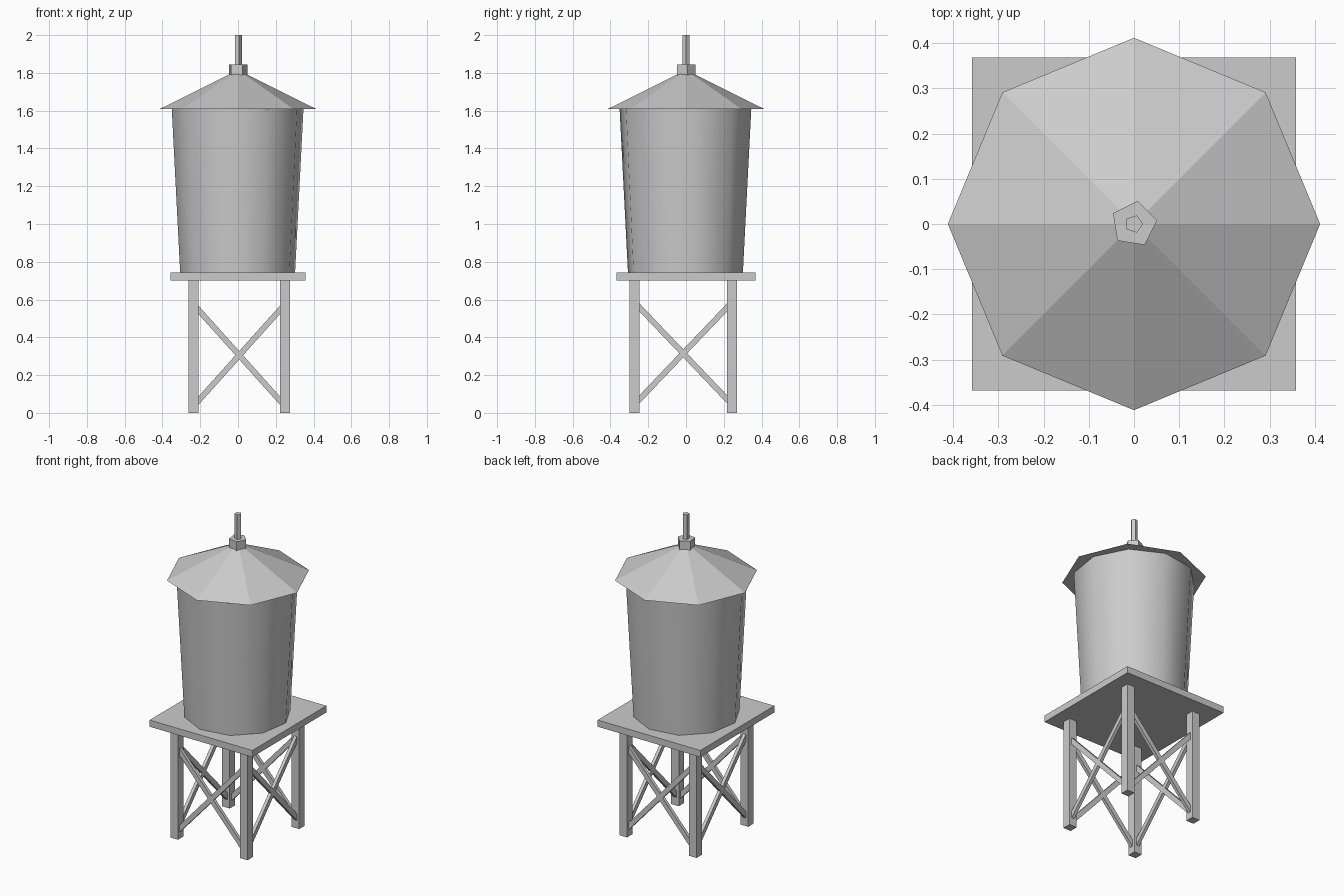
import bpy
import math
from mathutils import Vector

cube = bpy.data.objects.get("Cube")
if cube:
    bpy.data.objects.remove(cube, do_unlink=True)

grey = bpy.data.materials.new("plain_grey")
grey.use_nodes = True
grey.diffuse_color = (0.6, 0.6, 0.6, 1)
grey.node_tree.nodes["Principled BSDF"].inputs["Base Color"].default_value = grey.diffuse_color


def finish(name):
    obj = bpy.context.object
    obj.name = name
    obj.data.materials.append(grey)
    return obj


def box(name, center, size):
    bpy.ops.mesh.primitive_cube_add(size=1, location=center)
    obj = finish(name)
    obj.scale = size
    return obj


def prism(name, sides, r_low, r_high, z_low, z_high, turn, center=(0, 0)):
    """Upright tapered prism with its first corner at angle turn from +x."""
    bpy.ops.mesh.primitive_cone_add(
        vertices=sides, radius1=r_low, radius2=r_high, depth=z_high - z_low,
        location=(*center, (z_low + z_high) / 2),
        rotation=(0, 0, math.radians(turn - 90)))
    return finish(name)


def beam(name, start, end, width, depth, outward):
    """Flat bar from start to end, with its wide side facing outward."""
    start, end = Vector(start), Vector(end)
    along = (end - start).normalized()
    out = Vector(outward)
    side = out.cross(along)
    bar = box(name, (start + end) / 2, (width, depth, (end - start).length))
    basis = bar.matrix_world.to_3x3().copy()
    for i, axis in enumerate((side, out, along)):
        basis.col[i] = axis
    bar.rotation_euler = basis.to_euler()
    return bar


# Stand: platform and four legs
LEG = 0.053
PLATFORM_Z, PLATFORM_TOP = 0.70, 0.742
xs = {"right": -0.236, "left": 0.249}
ys = {"front": -0.272, "back": 0.243}
box("platform", (0, 0, (PLATFORM_Z + PLATFORM_TOP) / 2),
    (0.717, 0.738, PLATFORM_TOP - PLATFORM_Z))
for y_name, y in ys.items():
    for x_name, x in xs.items():
        box(f"{y_name}_{x_name}_leg", (x, y, PLATFORM_Z / 2), (LEG, LEG, PLATFORM_Z))

# Crossed braces on each side of the stand
LOW, HIGH = 0.035, 0.575
x0, x1 = xs.values()
y0, y1 = ys.values()
for name, a, b in ((LOW, HIGH, "rising") and ("rising", LOW, HIGH), ("falling", HIGH, LOW)):
    for side, y in ys.items():
        beam(f"{side}_{name}_brace", (x0, y, a), (x1, y, b), 0.03, 0.02, (0, 1, 0))
    for side, x in xs.items():
        beam(f"{side}_{name}_brace", (x, y0, a + 0.01), (x, y1, b + 0.01), 0.03, 0.02, (1, 0, 0))

# Tank, flaring towards the top, with smooth walls
prism("tank", 10, 0.308, 0.353, PLATFORM_TOP, 1.61, 9, (-0.002, -0.003))
bpy.ops.object.shade_smooth_by_angle(angle=math.radians(45))

# Eight-sided roof, collar and vent pipe
prism("roof", 8, 0.412, 0.0, 1.61, 1.815, 0)
prism("roof_collar", 5, 0.052, 0.052, 1.785, 1.845, 9)
prism("vent_pipe", 5, 0.02, 0.02, 1.82, 2.0, 0)
